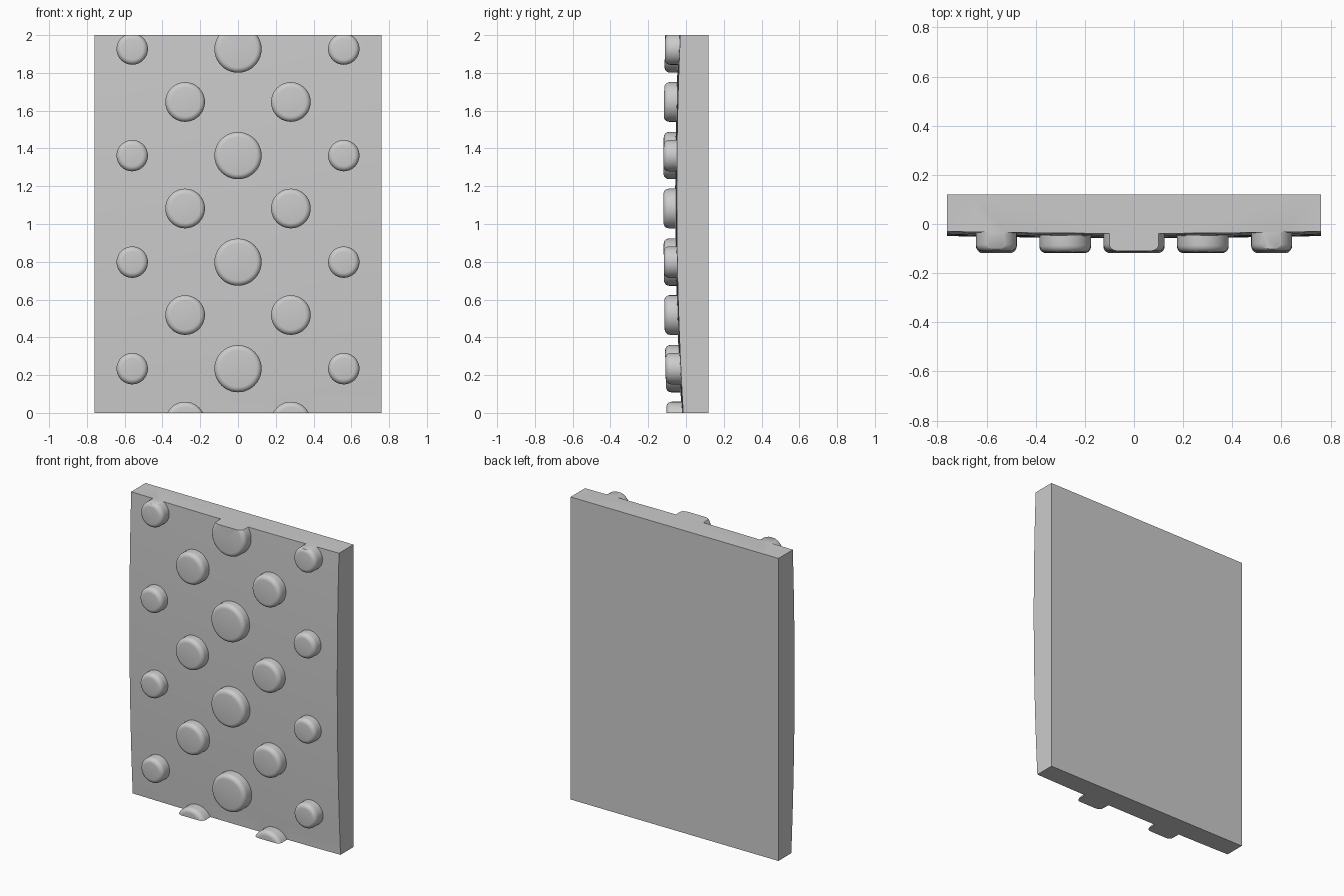
import bpy, bmesh
from math import sin, cos, pi, radians

if "Cube" in bpy.data.objects:
    bpy.data.objects.remove(bpy.data.objects["Cube"])

W, H, BACK = 0.76, 2.0, 0.12


def face_y(x, z):
    # gently bulged front of the panel
    return -0.057 + 0.026 * (z - 1.15) ** 2 + 0.008 * (x / W) ** 2


def cap_y(z):
    # height of the stud tops follows a flatter bulge
    return -0.119 + 0.0125 * (z - 1.15) ** 2


def make(name, bm):
    bmesh.ops.recalc_face_normals(bm, faces=bm.faces)
    me = bpy.data.meshes.new(name)
    bm.to_mesh(me)
    bm.free()
    ob = bpy.data.objects.new(name, me)
    bpy.context.collection.objects.link(ob)
    return ob


# Panel: bulged front grid extruded to a flat back (over-long, trimmed later)
bm = bmesh.new()
NX, NZ = 16, 24
Z0, Z1 = -0.2, 2.2
grid = [[bm.verts.new((x, face_y(x, z), z))
         for x in [-W + 2 * W * i / NX for i in range(NX + 1)]]
        for z in [Z0 + (Z1 - Z0) * j / NZ for j in range(NZ + 1)]]
for j in range(NZ):
    for i in range(NX):
        bm.faces.new((grid[j][i], grid[j][i + 1], grid[j + 1][i + 1], grid[j + 1][i]))
ext = bmesh.ops.extrude_face_region(bm, geom=bm.faces[:])
for v in ext["geom"]:
    if isinstance(v, bmesh.types.BMVert):
        v.co.y = BACK
bmesh.ops.dissolve_limit(bm, angle_limit=0.001, verts=bm.verts[:], edges=bm.edges[:])
panel = make("studded_panel", bm)


# Studs: lathed discs with a rounded rim
def add_stud(bm, cx, cz, r, seg=40, rim=0.028, steps=5):
    prof = [(r, 0.12)]
    prof += [(r - rim + rim * cos(a), rim - rim * sin(a))
             for a in [pi / 2 * k / steps for k in range(steps + 1)]]
    rings = []
    for pr, dy in prof:
        ring = []
        for s in range(seg):
            a = 2 * pi * s / seg
            x, z = cx + pr * cos(a), cz + pr * sin(a)
            ring.append(bm.verts.new((x, cap_y(z) + dy, z)))
        rings.append(ring)
    for a, b in zip(rings, rings[1:]):
        for s in range(seg):
            t = (s + 1) % seg
            bm.faces.new((a[s], a[t], b[t], b[s]))
    for ring, y in ((rings[0], cap_y(cz) + 0.12), (rings[-1], cap_y(cz))):
        c = bm.verts.new((cx, y, cz))
        for s in range(seg):
            bm.faces.new((ring[s], ring[(s + 1) % seg], c))


bm = bmesh.new()
PITCH = 0.564
for k in range(4):
    add_stud(bm, 0, 0.234 + k * PITCH, 0.125)
    for side in (-1, 1):
        add_stud(bm, side * 0.28, -0.046 + k * PITCH, 0.105)
        add_stud(bm, side * 0.56, 0.234 + k * PITCH, 0.083)
studs = make("studs_helper", bm)

# Trim box cutting panel and studs flush at top and bottom
bm = bmesh.new()
bmesh.ops.create_cube(bm, size=1.0)
for v in bm.verts:
    v.co = (v.co.x * 3, v.co.y * 2, v.co.z * H + H / 2)
trim = make("trim_helper", bm)

# Join studs to the panel, trim, then drop the helpers
bpy.context.view_layer.objects.active = panel
panel.select_set(True)
for helper, op in ((studs, 'UNION'), (trim, 'INTERSECT')):
    helper.hide_render = True
    m = panel.modifiers.new(op.lower(), 'BOOLEAN')
    m.operation, m.object, m.solver = op, helper, 'EXACT'
    bpy.ops.object.modifier_apply(modifier=m.name)
    bpy.data.objects.remove(helper)

bpy.ops.object.shade_smooth_by_angle(angle=radians(30))
